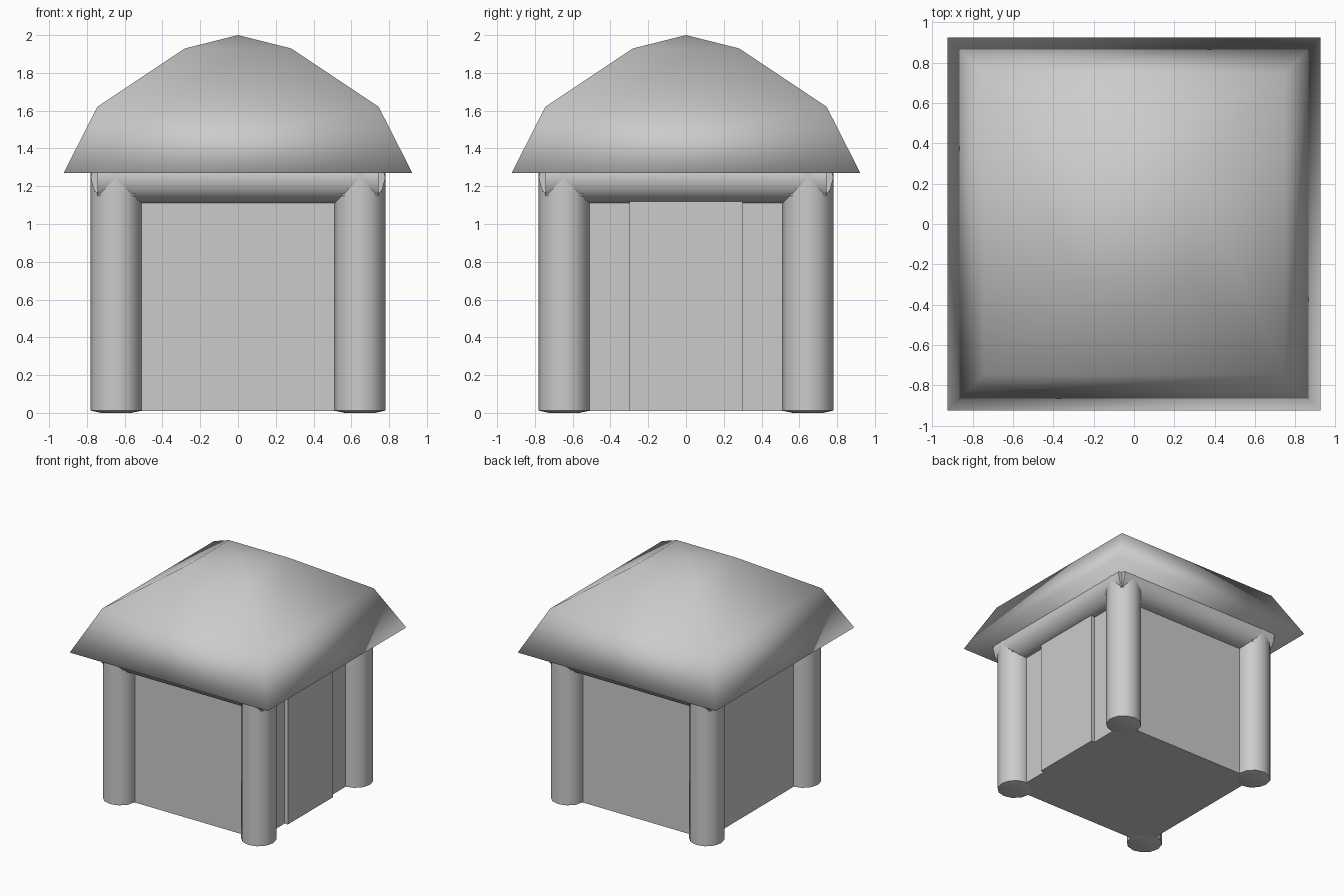
import bpy, bmesh, math
from mathutils import Matrix, Vector

cube = bpy.data.objects.get("Cube")
if cube:
    bpy.data.objects.remove(cube, do_unlink=True)

grey = bpy.data.materials.new("light_grey")
grey.use_nodes = True
colour = (0.6, 0.6, 0.6, 1)
grey.diffuse_color = colour
grey.node_tree.nodes["Principled BSDF"].inputs["Base Color"].default_value = colour

POST = 0.645      # distance of posts and walls from the centre
RADIUS = 0.135
EAVE = 1.27


def add_object(name, bm, smooth=False):
    bmesh.ops.recalc_face_normals(bm, faces=bm.faces)
    for face in bm.faces:
        face.smooth = smooth
    mesh = bpy.data.meshes.new(name)
    bm.to_mesh(mesh)
    bm.free()
    mesh.materials.append(grey)
    obj = bpy.data.objects.new(name, mesh)
    bpy.context.collection.objects.link(obj)
    return obj


def box(name, low, high):
    bm = bmesh.new()
    low, high = Vector(low), Vector(high)
    bmesh.ops.create_cube(bm, size=1, matrix=Matrix.Translation((low + high) / 2)
                          @ Matrix.Diagonal((*(high - low), 1)))
    return add_object(name, bm)


def stack(levels, sides, turn, tip=None):
    """Skin a stack of regular polygons given as (radius, height)."""
    bm = bmesh.new()
    rings = []
    for radius, z in levels:
        angles = [turn + 2 * math.pi * i / sides for i in range(sides)]
        rings.append([bm.verts.new((radius * math.cos(a), radius * math.sin(a), z))
                      for a in angles])
    for a, b in zip(rings, rings[1:]):
        for i in range(sides):
            j = (i + 1) % sides
            bm.faces.new((a[i], a[j], b[j], b[i]))
    bm.faces.new(rings[0])
    if tip is None:
        bm.faces.new(rings[-1])
    else:
        top = bm.verts.new((0, 0, tip))
        for i in range(sides):
            bm.faces.new((rings[-1][i], rings[-1][(i + 1) % sides], top))
    return bm


def round_bar(name, levels, matrix):
    bm = stack(levels, 12, 0)
    bm.transform(matrix)
    obj = add_object(name, bm, True)
    bpy.ops.object.select_all(action='DESELECT')
    obj.select_set(True)
    bpy.context.view_layer.objects.active = obj
    bpy.ops.object.shade_smooth_by_angle(angle=math.radians(40))


# Walls and the raised door panel on one side
box("walls", (-POST, -POST, 0.01), (POST, POST, EAVE))
box("door_panel", (POST - 0.02, -0.3, 0.01), (POST + 0.03, 0.3, 1.2))

# Corner posts with slightly domed feet
for y, depth in ((-POST, "front"), (POST, "back")):
    for x, side in ((-POST, "right"), (POST, "left")):
        round_bar(f"{depth}_{side}_post", [(0.08, 0), (RADIUS, 0.012), (RADIUS, EAVE)],
                  Matrix.Translation((x, y, 0)))

# Round beams under the eaves, one along each wall
beam = [(RADIUS, -POST - 0.1), (RADIUS, POST + 0.1)]
for i, name in enumerate(("front", "left", "back", "right")):
    round_bar(f"{name}_beam", beam,
              Matrix.Rotation(i * math.pi / 2, 4, 'Z')
              @ Matrix.Translation((0, -POST, EAVE - 0.025))
              @ Matrix.Rotation(math.pi / 2, 4, 'Y'))

# Soft four-sided roof
half_widths = [(0.923, EAVE), (0.745, 1.62), (0.28, 1.93)]
roof = stack([(w * math.sqrt(2), z) for w, z in half_widths], 4, math.pi / 4, tip=2)
add_object("roof", roof, True)
